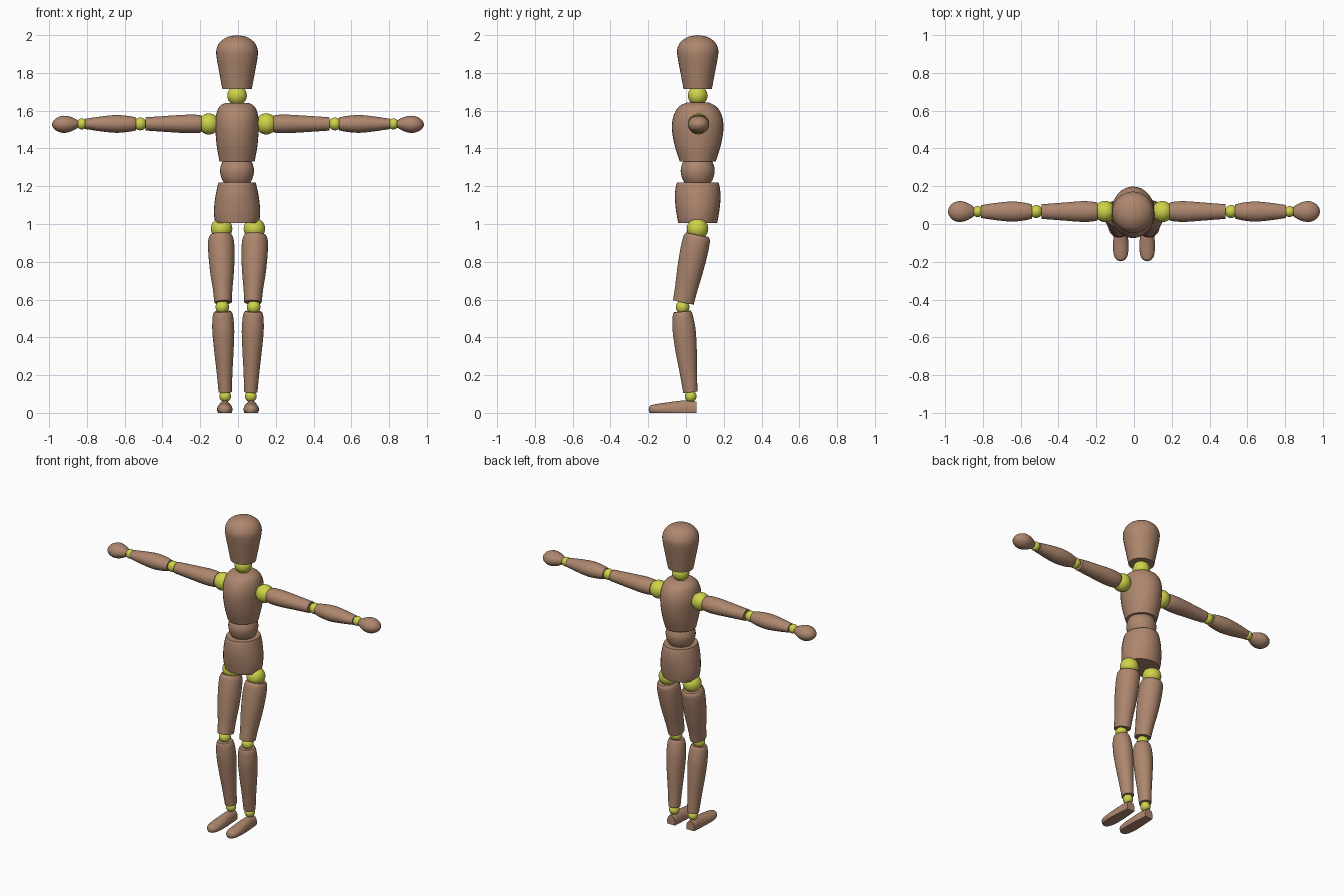
import bpy
import bmesh
import math
from mathutils import Vector

if "Cube" in bpy.data.objects:
    bpy.data.objects.remove(bpy.data.objects["Cube"])


def material(name, color):
    m = bpy.data.materials.new(name)
    m.use_nodes = True
    m.diffuse_color = color
    m.node_tree.nodes["Principled BSDF"].inputs["Base Color"].default_value = color
    return m


WOOD = material("brown wood", (0.42, 0.24, 0.155, 1))
JOINT = material("yellow joint", (0.62, 0.65, 0.065, 1))
SEGMENTS = 32
BODY_X, BODY_Y = -0.005, 0.062
ARM_Y, ARM_Z = 0.066, 1.53


def spline(points, steps=4):
    """Smooth the profile through its points."""
    p = [Vector(q) for q in points]
    p = [p[0] * 2 - p[1]] + p + [p[-1] * 2 - p[-2]]
    out = []
    for a, b, c, d in zip(p, p[1:], p[2:], p[3:]):
        for i in range(steps):
            t = i / steps
            out.append((b * 2 + (c - a) * t + (a * 2 - b * 5 + c * 4 - d) * t * t
                        + (b * 3 - a - c * 3 + d) * t ** 3) / 2)
    return out + [p[-2]]


def finish(name, bm, mat):
    bmesh.ops.recalc_face_normals(bm, faces=bm.faces[:])
    mesh = bpy.data.meshes.new(name)
    bm.to_mesh(mesh)
    bm.free()
    mesh.materials.append(mat)
    for f in mesh.polygons:
        f.use_smooth = True
    mesh.set_sharp_from_angle(angle=math.radians(40))
    obj = bpy.data.objects.new(name, mesh)
    bpy.context.collection.objects.link(obj)
    return obj


def turned(name, start, end, profile, flat_below=None):
    """Turned part from start to end; profile = (fraction, half width, half depth)."""
    start, end = Vector(start), Vector(end)
    axis = end - start
    bm = bmesh.new()
    rings = []
    for t, rx, ry in spline(profile):
        ring = []
        for i in range(SEGMENTS):
            a = math.tau * i / SEGMENTS
            ring.append(bm.verts.new((max(rx, 0) * math.cos(a), max(ry, 0) * math.sin(a),
                                      t * axis.length)))
        rings.append(ring)
    for r, s in zip(rings, rings[1:]):
        for i in range(SEGMENTS):
            j = (i + 1) % SEGMENTS
            bm.faces.new((r[i], r[j], s[j], s[i]))
    for ring, point in ((rings[0], profile[0]), (rings[-1], profile[-1])):
        if point[1] > 0:
            bm.faces.new(ring)
    bmesh.ops.remove_doubles(bm, verts=bm.verts[:], dist=0.0002)
    rot = Vector((0, 0, 1)).rotation_difference(axis.normalized())
    bmesh.ops.transform(bm, matrix=rot.to_matrix().to_4x4(), verts=bm.verts[:])
    bmesh.ops.translate(bm, vec=start, verts=bm.verts[:])
    if flat_below is not None:
        bmesh.ops.bisect_plane(bm, geom=bm.verts[:] + bm.edges[:] + bm.faces[:],
                               plane_co=(0, 0, flat_below), plane_no=(0, 0, 1),
                               clear_inner=True)
        bmesh.ops.holes_fill(bm, edges=[e for e in bm.edges if e.is_boundary], sides=0)
    return finish(name, bm, WOOD)


def ball(name, center, radius):
    bm = bmesh.new()
    bmesh.ops.create_uvsphere(bm, u_segments=SEGMENTS, v_segments=16, radius=radius)
    bmesh.ops.translate(bm, vec=center, verts=bm.verts[:])
    return finish(name, bm, JOINT)


def trunk(name, bottom, top, profile):
    return turned(name, (BODY_X, BODY_Y, bottom), (BODY_X, BODY_Y, top), profile)


# Head, neck and torso
trunk("head", 1.715, 2.0, [(0, .078, .075), (.3, .094, .091), (.6, .109, .107),
                           (.75, .108, .108), (.88, .088, .088), (.97, .048, .048), (1, 0, 0)])
ball("neck_joint", (BODY_X, BODY_Y, 1.68), .052)
trunk("chest", 1.33, 1.642, [(0, .093, .095), (.25, .107, .12), (.5, .114, .135),
                             (.7, .115, .134), (.86, .105, .117), (.95, .088, .092),
                             (1, .06, .062)])
trunk("waist", 1.215, 1.335, [(0, .068, .068), (.25, .083, .083), (.55, .09, .09),
                              (.8, .085, .085), (1, .075, .075)])
trunk("hips", 1.005, 1.22, [(0, .113, .103), (.12, .12, .108), (.35, .122, .116),
                            (.65, .115, .121), (.9, .104, .116), (1, .098, .109)])

for side, s in (("left", 1), ("right", -1)):
    def arm_point(x):
        return (s * x - 0.002, ARM_Y, ARM_Z)

    # Arm
    ball(f"{side}_shoulder_joint", arm_point(.152), .056)
    turned(f"{side}_upper_arm", arm_point(.19), arm_point(.487),
           [(0, .043, .046), (.06, .048, .051), (.25, .049, .055), (.55, .044, .049),
            (.85, .038, .042), (1, .035, .039)])
    ball(f"{side}_elbow_joint", arm_point(.516), .034)
    turned(f"{side}_forearm", arm_point(.537), arm_point(.808),
           [(0, .034, .037), (.15, .042, .047), (.4, .047, .053), (.7, .039, .046),
            (1, .027, .034)])
    ball(f"{side}_wrist_joint", arm_point(.825), .029)
    turned(f"{side}_hand", arm_point(.845), (s * .986, ARM_Y, ARM_Z - .004),
           [(0, .018, .024), (.12, .029, .036), (.35, .042, .051), (.6, .045, .055),
            (.82, .034, .043), (.95, .017, .022), (1, 0, 0)])

    # Leg
    ball(f"{side}_hip_joint", (s * .087, .061, .975), .057)
    turned(f"{side}_thigh", (s * .079, -.014, .585), (s * .091, .061, .943),
           [(0, .046, .056), (.2, .052, .06), (.45, .063, .068), (.7, .069, .073),
            (.88, .069, .073), (.96, .064, .07), (1, .056, .06)])
    ball(f"{side}_knee_joint", (s * .083, -.018, .56), .036)
    turned(f"{side}_shin", (s * .068, .023, .11), (s * .081, -.02, .537),
           [(0, .035, .038), (.25, .042, .046), (.5, .051, .056), (.75, .058, .061),
            (.9, .056, .056), (.97, .051, .051), (1, .044, .045)])
    ball(f"{side}_ankle_joint", (s * .068, .025, .088), .031)
    turned(f"{side}_foot", (s * .07, .055, .018), (s * .07, -.198, .018),
           [(0, .029, .042), (.2, .033, .048), (.45, .038, .043), (.7, .041, .034),
            (.88, .036, .027), (.97, .02, .02), (1, 0, 0)], flat_below=0)
